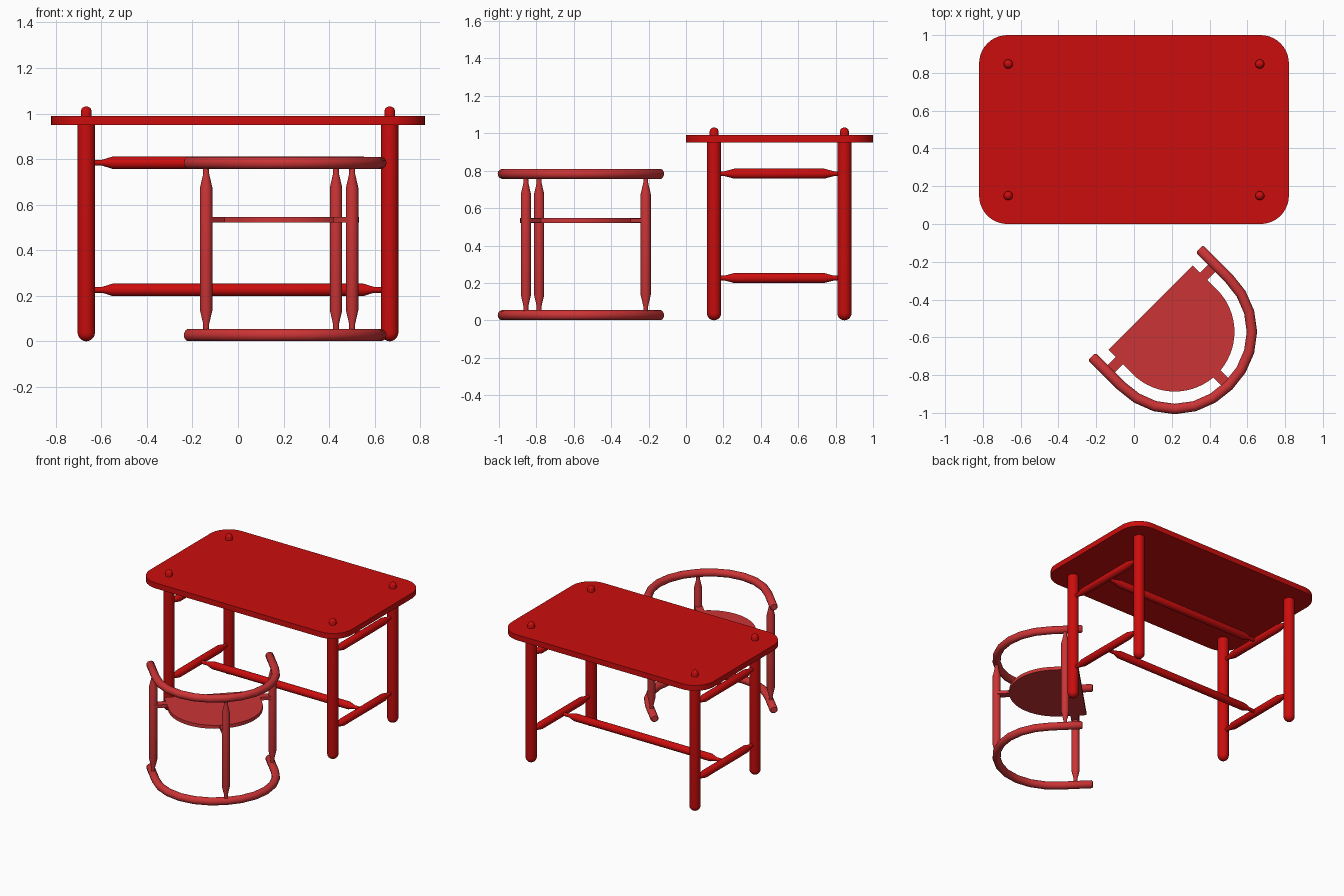
import bpy, bmesh
from math import sin, cos, pi, sqrt
from mathutils import Vector, Matrix

if "Cube" in bpy.data.objects:
    bpy.data.objects.remove(bpy.data.objects["Cube"])


def material(name, rgb):
    m = bpy.data.materials.new(name)
    m.diffuse_color = (*rgb, 1)
    m.use_nodes = True
    m.node_tree.nodes["Principled BSDF"].inputs["Base Color"].default_value = m.diffuse_color
    return m


TABLE = material("table_red", (0.6, 0.004, 0.004))
CHAIR = material("chair_red", (0.6, 0.034, 0.036))


def finish(ob, mat, angle=40):
    ob.data.materials.append(mat)
    bpy.ops.object.select_all(action='DESELECT')
    ob.select_set(True)
    bpy.context.view_layer.objects.active = ob
    if ob.type == 'CURVE':
        bpy.ops.object.convert(target='MESH')
    bpy.ops.object.shade_smooth_by_angle(angle=angle * pi / 180)


def new_object(name, bm, mat):
    bmesh.ops.recalc_face_normals(bm, faces=bm.faces)
    me = bpy.data.meshes.new(name)
    bm.to_mesh(me)
    bm.free()
    ob = bpy.data.objects.new(name, me)
    bpy.context.collection.objects.link(ob)
    finish(ob, mat)


def turned(name, start, direction, profile, mat, sides=20):
    """Turned part: profile is (distance along axis, radius)."""
    bm = bmesh.new()
    rings = [[bm.verts.new((r * cos(2 * pi * i / sides), r * sin(2 * pi * i / sides), d))
              for i in range(sides)] for d, r in profile]
    for a, b in zip(rings, rings[1:]):
        for i in range(sides):
            j = (i + 1) % sides
            bm.faces.new((a[i], a[j], b[j], b[i]))
    bm.faces.new(rings[0])
    bm.faces.new(rings[-1])
    rot = Vector((0, 0, 1)).rotation_difference(Vector(direction)).to_matrix().to_4x4()
    bm.transform(Matrix.Translation(start) @ rot)
    new_object(name, bm, mat)


def slab(name, outline, z0, z1, mat):
    bm = bmesh.new()
    face = bm.faces.new([bm.verts.new((x, y, z0)) for x, y in outline])
    ext = bmesh.ops.extrude_face_region(bm, geom=[face])
    bmesh.ops.translate(bm, vec=(0, 0, z1 - z0),
                        verts=[v for v in ext['geom'] if isinstance(v, bmesh.types.BMVert)])
    new_object(name, bm, mat)


def spindle(length, r, narrow, gap, taper):
    """Dowel with thin tenons at both ends."""
    return [(0, narrow), (gap, narrow), (taper, r),
            (length - taper, r), (length - gap, narrow), (length, narrow)]


# Table top with rounded corners
R, outline = 0.15, []
for k, (sx, sy) in enumerate([(1, 1), (-1, 1), (-1, -1), (1, -1)]):
    for i in range(11):
        a = (k + i / 10) * pi / 2
        outline.append((sx * (0.82 - R) + R * cos(a), 0.5 + sy * (0.5 - R) + R * sin(a)))
slab("table_top", outline, 0.95, 0.99, TABLE)

# Table legs: rounded foot, thin peg through the top
LEG_X = 0.666
leg = [(0.038 * (1 - cos(t * pi / 10)) + 0.0002, max(0.038 * sin(t * pi / 10), 0.002))
       for t in range(6)]
leg += [(0.95, 0.038), (0.951, 0.024), (1.01, 0.024), (1.022, 0.02), (1.029, 0.011), (1.031, 0.002)]
for sx in (-1, 1):
    for y in (0.15, 0.847):
        turned("table_leg", (sx * LEG_X, y, 0), (0, 0, 1), leg, TABLE, 24)

# Table rails: two levels of H-shaped stretchers
for z in (0.226, 0.784):
    for sx in (-1, 1):
        turned("side_rail", (sx * LEG_X, 0.15, z), (0, 1, 0),
               spindle(0.697, 0.027, 0.013, 0.055, 0.11), TABLE)
    turned("long_rail", (-LEG_X, 0.5, z), (1, 0, 0),
           spindle(2 * LEG_X, 0.027, 0.013, 0.07, 0.115), TABLE)

# Chair frame: U points to the chair's back, V across it
CENTRE = Vector((0.216, -0.571))
U = Vector((1, -1)) / sqrt(2)
V = Vector((1, 1)) / sqrt(2)
HOOP, TUBE, SEAT = 0.403, 0.0275, 0.316


def place(u, v):
    return CENTRE + U * u + V * v


def squarish(t):
    """Slightly squared half circle for the hoops."""
    s, c = sin(t), cos(t)
    k = HOOP / (abs(s) ** 2.08 + abs(c) ** 2.08) ** (1 / 2.08)
    return k * s, -k * c, 1


# Chair hoops: top rail and floor runner
END = -0.218
path = [(END, -HOOP, 0.75), (END + 0.008, -HOOP, 1)]
path += [squarish(i * pi / 12) for i in range(13)]
path += [(END + 0.008, HOOP, 1), (END, HOOP, 0.75)]
for name, z in (("chair_floor_hoop", TUBE), ("chair_top_hoop", 0.783)):
    cu = bpy.data.curves.new(name, 'CURVE')
    cu.dimensions = '3D'
    cu.twist_mode = 'Z_UP'
    cu.bevel_depth, cu.bevel_resolution, cu.use_fill_caps = TUBE, 5, True
    sp = cu.splines.new('POLY')
    sp.points.add(len(path) - 1)
    for p, (u, v, r) in zip(sp.points, path):
        p.co = (*place(u, v), z, 1)
        p.radius = r
    ob = bpy.data.objects.new(name, cu)
    bpy.context.collection.objects.link(ob)
    finish(ob, CHAIR)

# Chair posts
POST_U = -0.1
for u, v in ((POST_U, -HOOP), (POST_U, HOOP), (HOOP, 0)):
    turned("chair_post", (*place(u, v), TUBE), (0, 0, 1),
           spindle(0.756, 0.027, 0.013, 0.048, 0.108), CHAIR)

# Chair seat: D-shape with three tabs reaching the posts
FRONT = -0.182
d_shape = [place(FRONT, -SEAT)]
d_shape += [place(SEAT * sin(i * pi / 32), -SEAT * cos(i * pi / 32)) for i in range(33)]
d_shape += [place(FRONT, SEAT)]
Z0, Z1, W = 0.521, 0.546, 0.027
slab("chair_seat", d_shape, Z0, Z1, CHAIR)
for s in (-1, 1):
    slab("seat_tab", [place(POST_U + a, s * b) for a, b in
                      ((-W, 0.3), (W, 0.3), (W, HOOP), (-W, HOOP))], Z0 + .001, Z1 - .001, CHAIR)
slab("seat_tab", [place(a, b) for a, b in
                  ((0.3, -W), (HOOP, -W), (HOOP, W), (0.3, W))], Z0 + .001, Z1 - .001, CHAIR)
